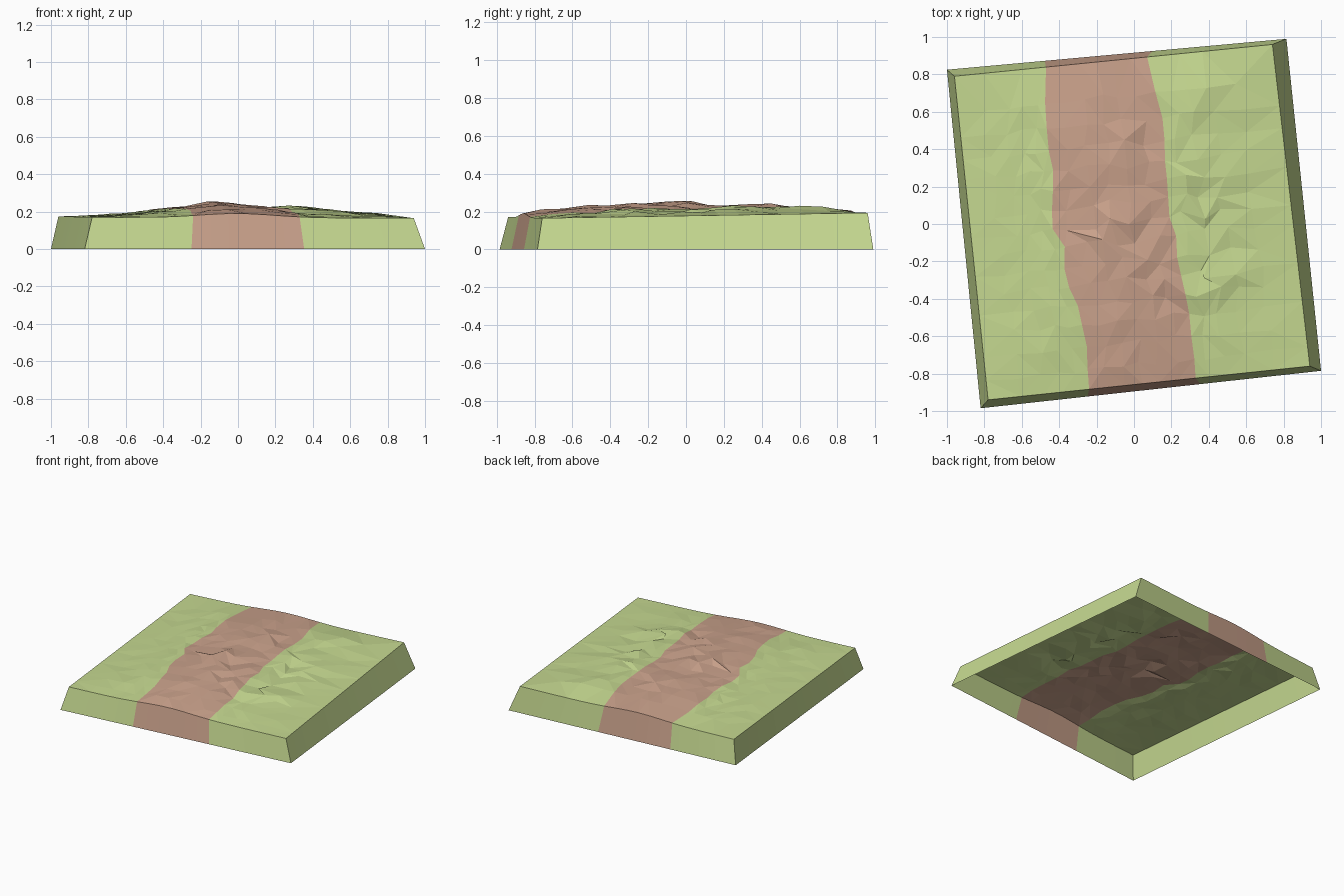
import bpy, bmesh, random
from math import exp
from mathutils import Vector

random.seed(7)
if "Cube" in bpy.data.objects:
    bpy.data.objects.remove(bpy.data.objects["Cube"])


def material(name, rgb):
    m = bpy.data.materials.new(name)
    m.use_nodes = True
    m.diffuse_color = (*rgb, 1)
    m.node_tree.nodes["Principled BSDF"].inputs["Base Color"].default_value = (*rgb, 1)
    return m


def bilinear(corners, u, v):
    a, b, c, d = corners
    return a.lerp(b, u).lerp(d.lerp(c, u), v)


def interpolate(points, t):
    for (t0, a), (t1, b) in zip(points, points[1:]):
        if t <= t1:
            return a + (b - a) * (t - t0) / (t1 - t0)
    return points[-1][1]


# Corners run front left, front right, back right, back left as seen from the front
TOP = [Vector(p) for p in ((-.78, -.94, .17), (.94, -.76, .165), (.74, .96, .193), (-.96, .79, .175))]
BASE = [Vector(p) for p in ((-.82, -.985, 0), (1, -.785, 0), (.815, .99, 0), (-1, .825, 0))]

# Path borders as fractions across the tile, from front to back
LEFT = [(0, .314), (.15, .32), (.27, .31), (.35, .277), (.45, .287), (.5, .25), (.67, .275), (.78, .262), (1, .288)]
RIGHT = [(0, .645), (.19, .65), (.33, .63), (.44, .637), (.53, .617), (.64, .63), (.71, .62), (.78, .637), (1, .606)]

# Mounds (x, y, height, radius) and rough spots (x, y, radius)
MOUNDS = [(-.18, -.1, .025, .25), (.33, .67, .035, .2), (.32, .27, .03, .17),
          (-.33, .45, .015, .2), (-.2, -.45, .02, .2), (.35, -.3, .015, .2)]
ROUGH = [(.03, .4, .12), (-.22, .02, .14), (.05, -.2, .14), (.38, -.25, .2), (.3, .2, .18)]

SIDE = [0, .32, .56, .74, .88]
ROWS = [0, .06, .13, .2, .26, .32, .38, .44, .5, .56, .62, .68, .74, .81, .89, 1]
PATH_STEPS = 6
COLS = 2 * len(SIDE) + PATH_STEPS + 1
FIRST, LAST = len(SIDE), len(SIDE) + PATH_STEPS


def row_fractions(v):
    lo, hi = interpolate(LEFT, v), interpolate(RIGHT, v)
    path = [lo + (hi - lo) * i / PATH_STEPS for i in range(PATH_STEPS + 1)]
    return [lo * s for s in SIDE] + path + [1 - (1 - hi) * s for s in reversed(SIDE)]


def surface_point(u, v, col, row):
    p = bilinear(TOP, u, v)
    across, along = 4 * u * (1 - u), 4 * v * (1 - v)
    # Raised crown along the path and a gentle swell over the tile
    p.z += .03 * exp(-((u - .45) / .16) ** 2) * (.75 + .25 * along)
    if 0 < col < COLS - 1 and 0 < row < len(ROWS) - 1:
        p.z += .025 * across * along ** .5
        p.z += sum(h * exp(-((p.x - x) ** 2 + (p.y - y) ** 2) / r ** 2) for x, y, h, r in MOUNDS) * .8
        rough = max(exp(-((p.x - x) ** 2 + (p.y - y) ** 2) / r ** 2) for x, y, r in ROUGH)
        shift = .016 + .03 * rough
        if col in (FIRST, LAST):
            shift = .008
        p.x += random.uniform(-shift, shift)
        p.y += random.uniform(-shift, shift)
        p.z += random.uniform(-1, 1) * (.007 + .012 * rough) * across ** .5
    return p


bm = bmesh.new()
fractions = [row_fractions(v) for v in ROWS]
grid = [[bm.verts.new(surface_point(u, v, c, r)) for c, u in enumerate(fractions[r])]
        for r, v in enumerate(ROWS)]


def strip_material(col):
    return 1 if FIRST <= col < LAST else 0


# Faceted upper surface with varied diagonals
for r in range(len(ROWS) - 1):
    for c in range(COLS - 1):
        a, b = grid[r][c], grid[r][c + 1]
        d, e = grid[r + 1][c], grid[r + 1][c + 1]
        if random.random() < .5:
            triangles = ((a, b, e), (a, e, d))
        else:
            triangles = ((a, b, d), (b, e, d))
        for t in triangles:
            bm.faces.new(t).material_index = strip_material(c)

# Sloping skirt around the tile, open underneath
rim = [(0, c) for c in range(COLS)]
rim += [(r, COLS - 1) for r in range(1, len(ROWS))]
rim += [(len(ROWS) - 1, c) for c in range(COLS - 2, -1, -1)]
rim += [(r, 0) for r in range(len(ROWS) - 2, 0, -1)]
foot = [bm.verts.new(bilinear(BASE, fractions[r][c], ROWS[r])) for r, c in rim]
for i, (r, c) in enumerate(rim):
    j = (i + 1) % len(rim)
    r2, c2 = rim[j]
    face = bm.faces.new((foot[i], foot[j], grid[r2][c2], grid[r][c]))
    face.material_index = strip_material(min(c, c2)) if r == r2 else 0

mesh = bpy.data.meshes.new("terrain_tile")
bm.to_mesh(mesh)
bm.free()
mesh.materials.append(material("grass_green", (.56, .69, .28)))
mesh.materials.append(material("earth_path", (.59, .36, .26)))
tile = bpy.data.objects.new("terrain_tile", mesh)
bpy.context.scene.collection.objects.link(tile)
